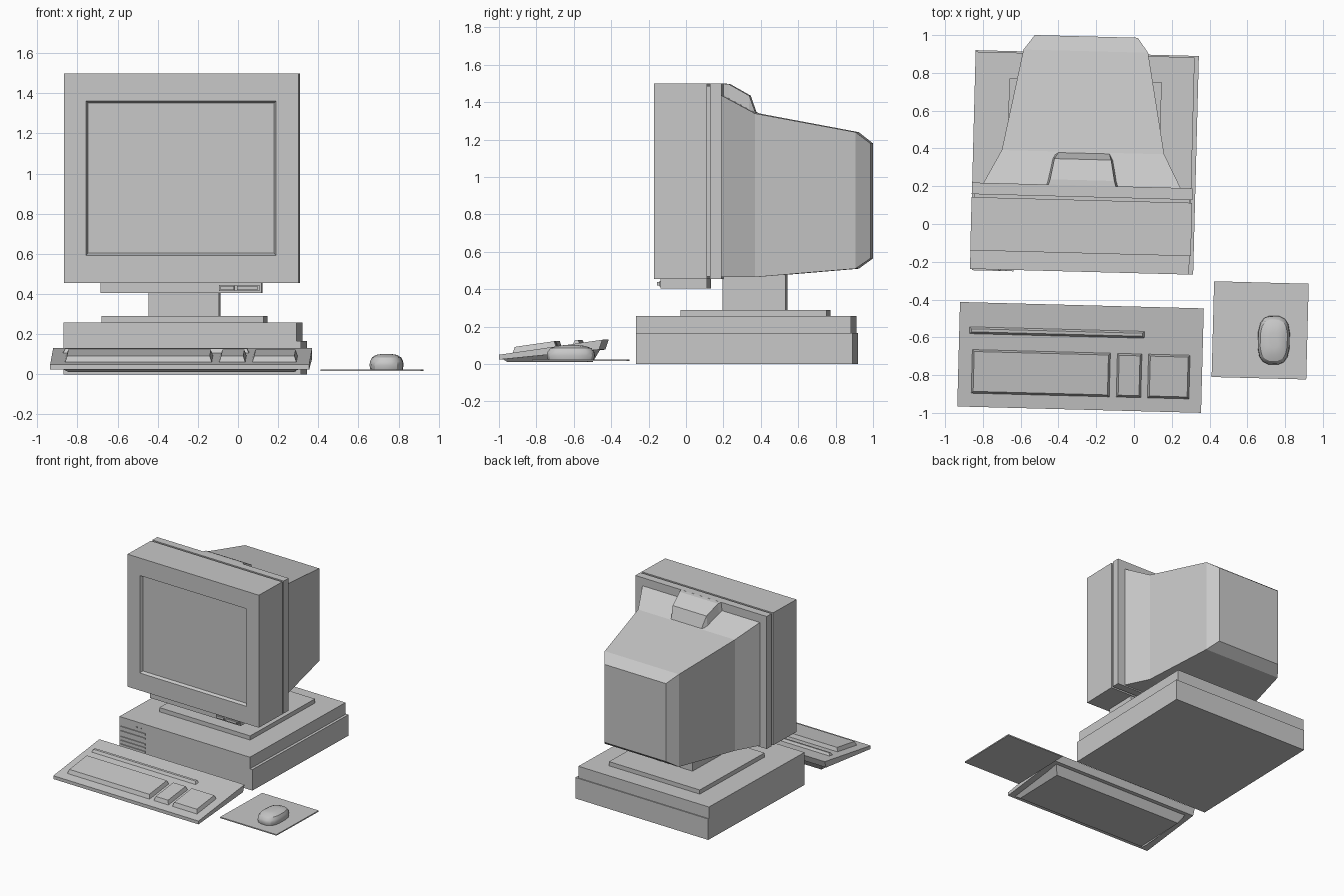
import bpy, bmesh, math
from mathutils import Matrix, Vector

cube = bpy.data.objects.get("Cube")
if cube:
    bpy.data.objects.remove(cube)

grey = bpy.data.materials.new("case_grey")
grey.use_nodes = True
colour = (0.58, 0.58, 0.58, 1)
grey.diffuse_color = colour
grey.node_tree.nodes["Principled BSDF"].inputs["Base Color"].default_value = colour

# The whole desk set is turned slightly about the vertical
TURN = Matrix.Rotation(math.radians(-1.5), 4, 'Z')


def loft(name, rings):
    """Closed solid through rings with equal point counts, capped at both ends."""
    bm = bmesh.new()
    loops = [[bm.verts.new(p) for p in ring] for ring in rings]
    n = len(loops[0])
    for a, b in zip(loops, loops[1:]):
        for i in range(n):
            j = (i + 1) % n
            bm.faces.new((a[i], a[j], b[j], b[i]))
    bm.faces.new(loops[0])
    bm.faces.new(loops[-1])
    bmesh.ops.recalc_face_normals(bm, faces=bm.faces)
    mesh = bpy.data.meshes.new(name)
    bm.to_mesh(mesh)
    bm.free()
    mesh.materials.append(grey)
    obj = bpy.data.objects.new(name, mesh)
    obj.matrix_world = TURN
    bpy.context.collection.objects.link(obj)
    return obj


def upright(y, x0, x1, z0, z1):
    return [(x0, y, z0), (x1, y, z0), (x1, y, z1), (x0, y, z1)]


def flat(x0, x1, y0, y1, height):
    """Level rectangle, or sloped when height is a function of y."""
    h = height if callable(height) else (lambda y: height)
    return [(x, y, h(y)) for x, y in ((x0, y0), (x1, y0), (x1, y1), (x0, y1))]


def box(name, x0, x1, y0, y1, z0, z1):
    return loft(name, [flat(x0, x1, y0, y1, z0), flat(x0, x1, y0, y1, z1)])


# System unit
box("case_lower", -0.862, 0.32, -0.26, 0.898, 0, 0.165)
box("case_upper", -0.862, 0.298, -0.26, 0.89, 0.165, 0.257)
for i, z in enumerate((0.18, 0.145, 0.1, 0.07, 0.04)):
    box(f"vent_bar_{i}", -0.85, -0.63, -0.267, -0.259, z - 0.006, z + 0.006)
for i, x in enumerate((-0.705, -0.67)):
    box(f"indicator_{i}", x - 0.005, x + 0.005, -0.266, -0.259, 0.212, 0.22)

# Monitor stand
box("stand_plate", -0.68, 0.127, -0.026, 0.754, 0.257, 0.29)
box("stand_neck", -0.45, -0.1, 0.192, 0.53, 0.29, 0.49)

# Monitor front with recessed screen, groove and rear band
X0, X1, Z0, Z1 = -0.863, 0.305, 0.455, 1.5
loft("monitor_bezel", [
    upright(0.12, X0, X1, Z0, Z1),
    upright(-0.162, X0, X1, Z0, Z1),
    upright(-0.162, -0.753, 0.194, 0.593, 1.362),
    upright(-0.14, -0.743, 0.184, 0.604, 1.351)])
box("monitor_groove", X0 + 0.012, X1 - 0.012, 0.11, 0.145, Z0 + 0.012, Z1 - 0.012)
box("monitor_band", X0, X1, 0.136, 0.197, Z0, Z1)

# Tapered rear shell
loft("monitor_shell", [
    upright(0.19, -0.806, 0.245, 0.465, 1.44),
    upright(0.373, -0.71, 0.15, 0.465, 1.34),
    upright(0.908, -0.609, 0.051, 0.51, 1.24),
    upright(0.986, -0.551, -0.006, 0.565, 1.18)])


# Raised hump on top of the shell, narrower at its top
def hump_ring(y, x0, x1, z0, z1):
    return [(x0, y, z0), (x1, y, z0), (x1 - 0.015, y, z1), (x0 + 0.015, y, z1)]


loft("shell_hump", [
    hump_ring(0.19, -0.475, -0.085, 1.4, 1.5),
    hump_ring(0.225, -0.465, -0.095, 1.38, 1.497),
    hump_ring(0.335, -0.445, -0.115, 1.3, 1.435),
    hump_ring(0.368, -0.425, -0.125, 1.3, 1.342)])

# Control strip below the screen
box("control_strip", -0.683, 0.12, -0.132, 0.115, 0.405, 0.46)
box("control_panel", -0.092, 0.11, -0.14, -0.13, 0.416, 0.444)
for i, (a, b) in enumerate(((-0.083, -0.015), (0.0, 0.1))):
    box(f"control_button_{i}", a, b, -0.152, -0.138, 0.421, 0.439)


# Keyboard: sloped slab, foot and raised key blocks
def deck(lift=0):
    return lambda y: 0.05 + 0.145 * (y + 0.99) + lift


def underside(y):
    return 0.024 + 0.1 * (y + 0.99)


loft("keyboard_slab", [
    flat(-0.91, 0.381, -0.99, -0.455, underside),
    flat(-0.91, 0.381, -0.99, -0.437, deck())])
loft("keyboard_foot", [
    flat(-0.82, 0.3, -0.95, -0.52, 0.012),
    flat(-0.86, 0.34, -0.975, -0.48, lambda y: underside(y) + 0.005)])


def key_block(name, x0, x1, y0, y1, lift):
    t = 0.01
    loft(name, [flat(x0, x1, y0, y1, deck(-0.01)),
                flat(x0, x1, y0, y1, deck()),
                flat(x0 + t, x1 - t, y0 + t, y1 - t, deck(lift))])


for name, x0, x1 in (("main_keys", -0.838, -0.107),
                     ("cursor_keys", -0.07, 0.06),
                     ("number_keys", 0.095, 0.315)):
    key_block(name, x0, x1, -0.918, -0.687, 0.03)
key_block("function_keys", -0.856, 0.07, -0.603, -0.567, 0.02)

# Mouse on its mat
box("mouse_mat", 0.432, 0.933, -0.799, -0.292, 0.016, 0.025)


def power(v, e):
    return math.copysign(abs(v) ** e, v)


def mouse_ring(scale, z):
    ring = []
    for k in range(16):
        a = math.tau * (k + 0.5) / 16
        ring.append((0.756 + 0.085 * scale * power(math.cos(a), 0.7),
                     -0.596 + 0.13 * scale * power(math.sin(a), 0.7), z))
    return ring


mouse = loft("mouse", [mouse_ring(s, z) for s, z in (
    (0.95, 0.024), (1, 0.045), (0.97, 0.065), (0.85, 0.085), (0.6, 0.097), (0.3, 0.101))])
bpy.ops.object.select_all(action='DESELECT')
mouse.select_set(True)
bpy.context.view_layer.objects.active = mouse
bpy.ops.object.shade_smooth_by_angle(angle=math.radians(30))
